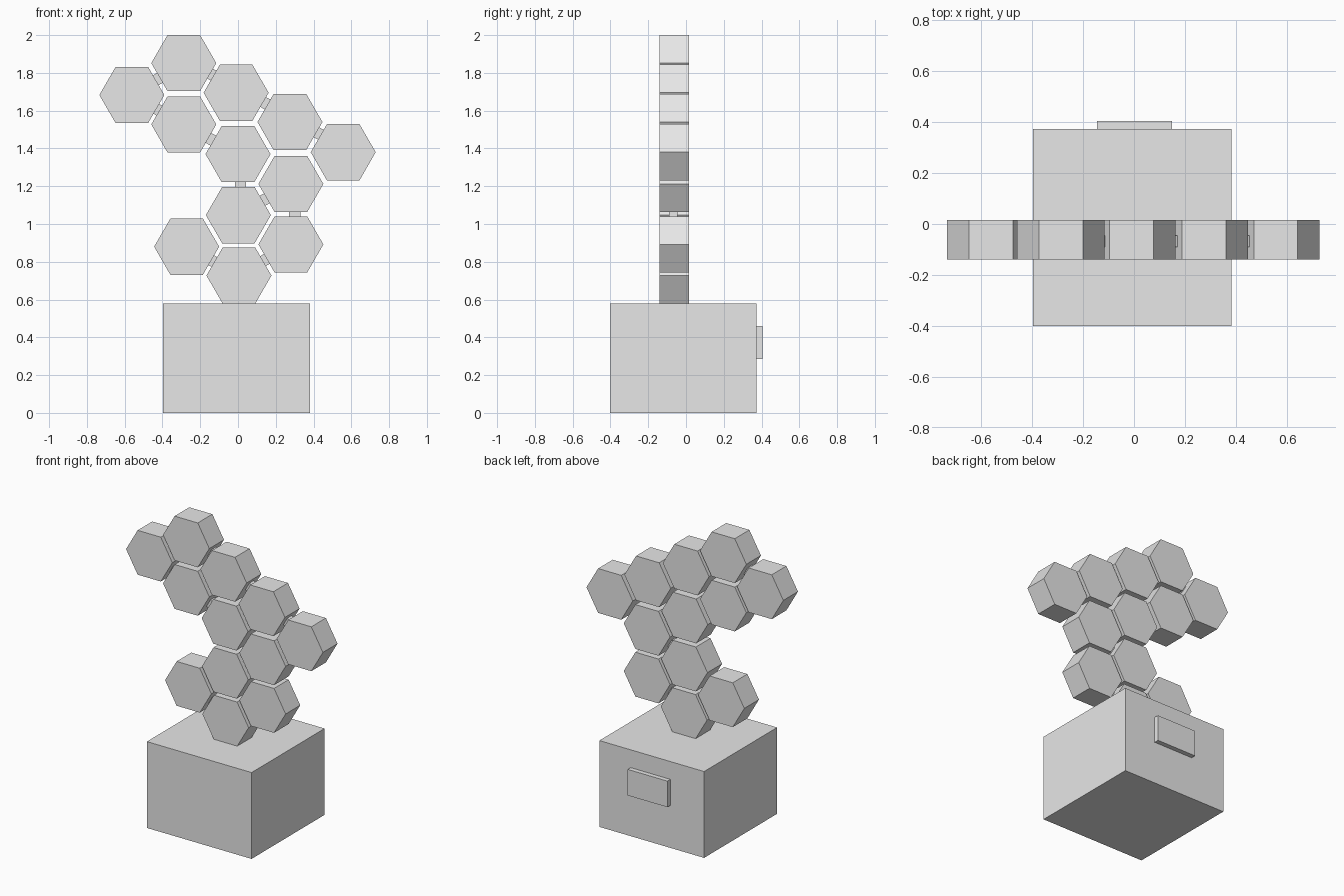
import bpy
import math
from mathutils import Matrix, Vector

cube = bpy.data.objects.get("Cube")
if cube:
    bpy.data.objects.remove(cube, do_unlink=True)

grey = bpy.data.materials.new("plain_grey")
grey.use_nodes = True
grey.diffuse_color = (0.8, 0.8, 0.8, 1)
grey.node_tree.nodes["Principled BSDF"].inputs["Base Color"].default_value = (0.8, 0.8, 0.8, 1)

RADIUS = 0.172
DEPTH = 0.155
MID_Y = -0.0625


def finish(name, matrix):
    ob = bpy.context.object
    ob.name = name
    ob.data.transform(matrix)
    ob.data.materials.append(grey)
    return ob


def box(name, center, size, angle=0):
    bpy.ops.mesh.primitive_cube_add(size=1)
    return finish(name, Matrix.Translation(center) @ Matrix.Rotation(angle, 4, "Y")
                  @ Matrix.Diagonal((*size, 1)))


def hexagon(name, x, z):
    bpy.ops.mesh.primitive_cylinder_add(vertices=6, radius=RADIUS, depth=DEPTH)
    # Stand the prism up with flat edges at top and bottom
    return finish(name, Matrix.Translation((x, MID_Y, z))
                  @ Matrix.Rotation(math.pi / 2, 4, "X")
                  @ Matrix.Rotation(math.pi / 6, 4, "Z"))


# Base block with a raised plate on the back
box("base_block", (-0.007, -0.014, 0.29), (0.778, 0.775, 0.58))
box("back_plate", (0.002, 0.385, 0.373), (0.295, 0.04, 0.175))

# Honeycomb panels
panels = {
    "peak": (-0.287, 1.852), "far_right": (-0.562, 1.683),
    "upper_right": (-0.287, 1.527), "upper_middle": (-0.01, 1.695),
    "center": (0.0, 1.37), "upper_left": (0.275, 1.54),
    "far_left": (0.557, 1.38), "middle_left": (0.28, 1.212),
    "waist": (0.002, 1.047), "lower_left": (0.28, 0.892),
    "lower_right": (-0.272, 0.88), "foot": (0.005, 0.727),
}
for name, (x, z) in panels.items():
    hexagon(name + "_panel", x, z)

# Small connectors bridging neighbouring panels, each slid along the shared edge
links = [
    ("far_right", "peak", 0), ("far_right", "upper_right", 0),
    ("peak", "upper_middle", 0.02), ("upper_right", "center", 0),
    ("upper_middle", "upper_left", 0.025), ("upper_left", "far_left", 0.022),
    ("waist", "center", -0.012), ("waist", "middle_left", 0),
    ("lower_left", "middle_left", -0.02), ("lower_right", "foot", 0),
    ("foot", "lower_left", 0),
]
for a, b, slide in links:
    pa, pb = Vector(panels[a]), Vector(panels[b])
    run = (pb - pa).normalized()
    mid = (pa + pb) / 2 + Vector((-run.y, run.x)) * slide
    box(f"connector_{a}_{b}", (mid.x, MID_Y - 0.005, mid.y),
        (0.06, 0.045, 0.06), -math.atan2(run.y, run.x))
